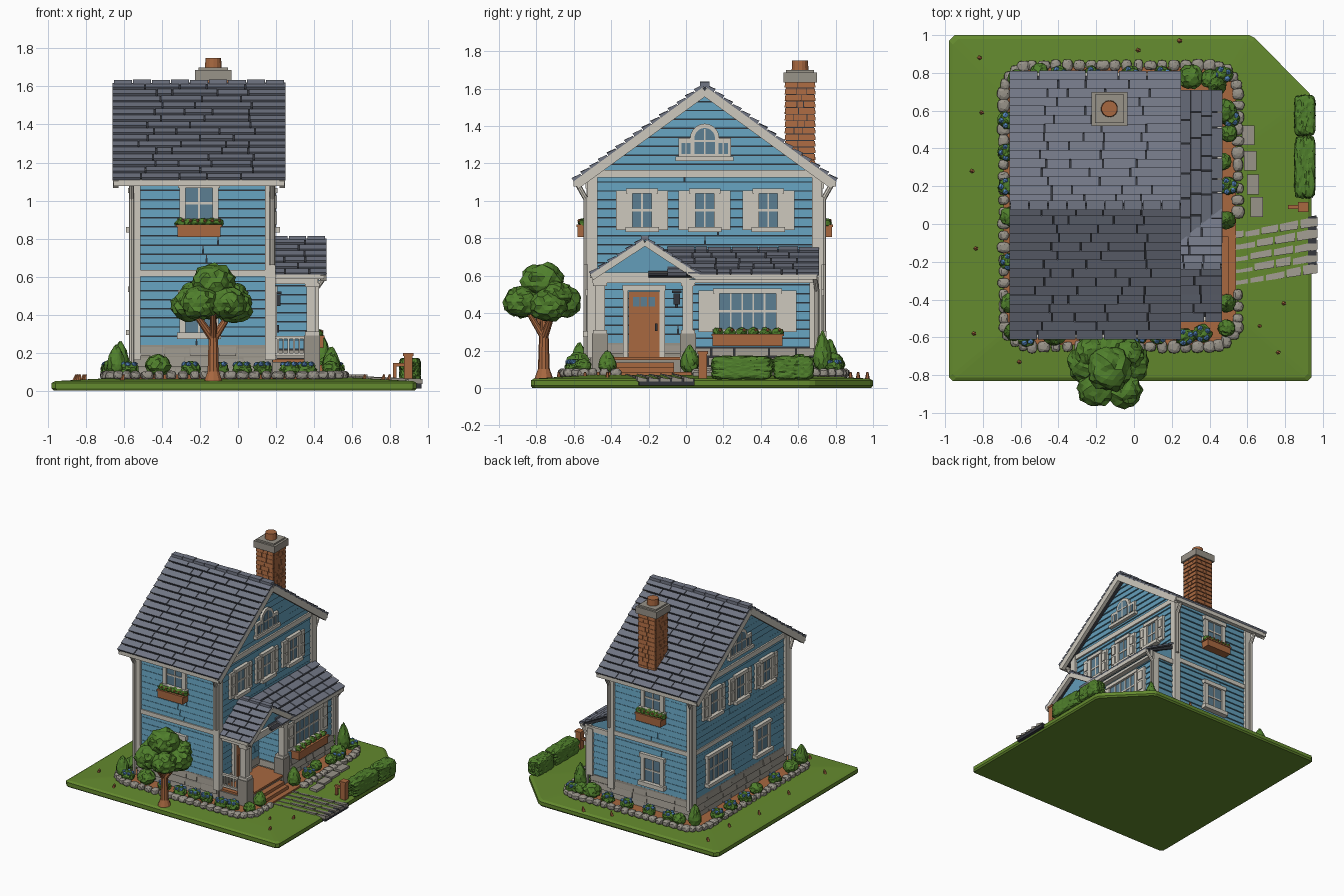
import bpy, bmesh, math, random
from mathutils import Vector as V, Matrix

if "Cube" in bpy.data.objects:
    bpy.data.objects.remove(bpy.data.objects["Cube"])
random.seed(4)
I = Matrix()

def mat(name, rgb):
    m = bpy.data.materials.new(name)
    m.diffuse_color = [(c / 255 / 12.92 if c < 10 else ((c / 255 + .055) / 1.055) ** 2.4) for c in rgb] + [1]
    m.use_nodes = True
    m.node_tree.nodes["Principled BSDF"].inputs["Base Color"].default_value = m.diffuse_color
    return m
SIDING, TRIM = mat("blue siding", (99, 158, 186)), mat("warm white trim", (206, 201, 190))
ROOF, WOOD = mat("slate roof", (113, 118, 132)), mat("brown wood and brick", (168, 104, 64))
STONE, LAWN = mat("grey stone", (152, 147, 137)), mat("lawn green", (100, 138, 46))
LEAF, DARK = mat("leaf green", (80, 128, 44)), mat("dark seam", (52, 54, 60))
BLUE, GLASS = mat("flower blue", (84, 134, 190)), mat("window glass", (92, 126, 146))

# ---------- helpers ----------
def finish(name, m, bm, M=I):
    bmesh.ops.recalc_face_normals(bm, faces=bm.faces)
    me = bpy.data.meshes.new(name)
    bm.to_mesh(me); bm.free()
    me.materials.append(m)
    me.transform(M)
    ob = bpy.data.objects.new(name, me)
    bpy.context.collection.objects.link(ob)
    return ob

def boxes(name, m, items, M=I):                    # items: (centre, size)
    bm = bmesh.new()
    for c, s in items:
        bmesh.ops.create_cube(bm, size=1, matrix=Matrix.Translation(c) @ Matrix.Diagonal((*s, 1)))
    return finish(name, m, bm, M)

def span(name, m, lo, hi):                         # box from two corners
    lo, hi = V(lo), V(hi)
    return boxes(name, m, [((lo + hi) / 2, hi - lo)])

def bars(name, m, items, w, h):                    # slanted beams: (start, end)
    bm = bmesh.new()
    for p, q in items:
        d = V(q) - V(p)
        R = Matrix.Translation((V(p) + V(q)) / 2) @ d.to_track_quat('X', 'Z').to_matrix().to_4x4()
        bmesh.ops.create_cube(bm, size=1, matrix=R @ Matrix.Diagonal((d.length, w, h, 1)))
    return finish(name, m, bm)

def cones(name, m, items, seg=10):                 # items: (start, end, r1, r2)
    bm = bmesh.new()
    for p, q, r1, r2 in items:
        d = V(q) - V(p)
        R = Matrix.Translation((V(p) + V(q)) / 2) @ d.to_track_quat('Z', 'Y').to_matrix().to_4x4()
        bmesh.ops.create_cone(bm, cap_ends=True, segments=seg, radius1=r1, radius2=r2, depth=d.length, matrix=R)
    return finish(name, m, bm)

def prism(name, m, pts, axis, lo, hi, M=I):        # 2D outline swept along an axis
    bm = bmesh.new()
    rows = [[bm.verts.new(p[:axis] + (t,) + p[axis:]) for p in pts] for t in (lo, hi)]
    for r in rows: bm.faces.new(r)
    for i in range(len(pts)):
        j = (i + 1) % len(pts)
        bm.faces.new((rows[0][i], rows[0][j], rows[1][j], rows[1][i]))
    return finish(name, m, bm, M)

def blobs(name, m, items, sub=3, jit=.1, k=2, egg=0, M=I):   # rough ellipsoids, boxier with higher k
    bm = bmesh.new()
    for c, s in items:
        for v in bmesh.ops.create_icosphere(bm, subdivisions=sub, radius=1)['verts']:
            p = v.co / sum(abs(x) ** k for x in v.co) ** (1 / k) * (1 + random.uniform(-jit, jit))
            e = 1 - egg * p.z
            v.co = V(c) + V((p.x * s[0] * e, p.y * s[1] * e, p.z * s[2]))
    return finish(name, m, bm, M)

def courses(name, m, o, u, v, n, pieces=1, t=.012, gap=.005, taper=0):   # overlapping rows on a plane
    o, u, v = V(o), V(u), V(v)
    nor, bm = u.cross(v).normalized(), bmesh.new()
    g = gap / u.length / 2
    P = lambda s, f, d: bm.verts.new(o + u * (.5 + (s - .5) * (1 - taper * f)) + v * f + nor * d)
    for i in range(n):
        f0, f1 = i / n, (i + 1) / n - gap / v.length
        k = random.randint(max(1, pieces - 1), pieces)
        cuts = [0] + [(j + random.uniform(-.3, .3)) / k for j in range(1, k)] + [1]
        for a, b in zip(cuts, cuts[1:]):
            a, b, d = a + g * (a > 0), b - g * (b < 1), t * random.uniform(.85, 1.1)
            q = [P(a, f0, 0), P(b, f0, 0), P(b, f1, 0), P(a, f1, 0),
                 P(a, f0, d), P(b, f0, d), P(b, f1, d * .5), P(a, f1, d * .5)]
            for ix in ((3, 2, 1, 0), (4, 5, 6, 7), (0, 1, 5, 4), (1, 2, 6, 5), (2, 3, 7, 6), (3, 0, 4, 7)):
                bm.faces.new([q[x] for x in ix])
    return finish(name, m, bm)

def rounded(x0, x1, y0, y1, r):
    return [(cx + r * math.cos(a), cy + r * math.sin(a)) for cx, cy, s in
            ((x1 - r, y1 - r, 0), (x0 + r, y1 - r, 1), (x0 + r, y0 + r, 2), (x1 - r, y0 + r, 3))
            for a in [(s + i / 5) * math.pi / 2 for i in range(6)]]

def on_wall(x, y, z, deg):                         # local frame: x along wall, -y outward
    return Matrix.Translation((x, y, z)) @ Matrix.Rotation(math.radians(deg), 4, 'Z')

def window(name, M, w, h, f=.027, shutter=0, planter=False, bars_v=1):
    boxes(name + "_glass", GLASS, [((0, -.008, 0), (w, .02, h))], M)
    fr = [((s * (w + f) / 2, -.013, 0), (f, .036, h)) for s in (-1, 1)]
    fr += [((0, -.015, h / 2 + f / 2), (w + 2 * f + .015, .045, f)), ((0, -.02, -h / 2 - f / 2), (w + 2 * f + .025, .06, f))]
    fr += [((0, -.014, 0), (w, .018, .012))]
    fr += [(((i / (bars_v + 1) - .5) * w, -.014, 0), (.009, .016, h)) for i in range(1, bars_v + 1)]
    boxes(name + "_frame", TRIM, fr, M)
    if shutter:
        sx = [s * (w / 2 + f + shutter / 2) for s in (-1, 1)]
        boxes(name + "_shutters", TRIM, [((x, -.012, 0), (shutter, .03, h + .03)) for x in sx] +
              [((x, -.03, z * h), (shutter * .6, .008, h * .38)) for x in sx for z in (-.24, .24)], M)
    if planter:
        z, L = -h / 2 - f - .035, w + 2 * f + .02
        boxes(name + "_planter", WOOD, [((0, -.045, z), (L, .07, .06)), ((0, -.045, z + .03), (L + .015, .08, .012))], M)
        xs = [(i / 5 - .5) * L * .85 for i in range(6)]
        blobs(name + "_planter_leaves", LEAF, [((x, -.045, z + .045), (.032, .03, .025)) for x in xs], 2, .2, M=M)
        blobs(name + "_planter_blooms", WOOD, [((x + .012, -.07, z + .057), (.01, .01, .01)) for x in xs], 1, .1, M=M)

# ---------- ground ----------
bm, out = bmesh.new(), [(-.98, -.81), (-.96, -.83), (.92, -.83), (.94, -.81), (.94, .66), (.93, .69), (.64, .985), (.61, 1), (-.95, 1), (-.98, .97)]
rings = [[bm.verts.new((x * s, y * s, z)) for x, y in out] for s, z in
         ((.99, 0), (1, .012), (1, .04), (.98, .05), (.8, .06), (.6, .07), (.3, .075))]
for a, b in zip(rings, rings[1:]):
    for i in range(10): bm.faces.new((a[i - 1], a[i], b[i], b[i - 1]))
bm.faces.new(rings[0]); bm.faces.new(rings[-1])
finish("lawn", LAWN, bm)
prism("soil_bed", WOOD, rounded(-.69, .54, -.64, .83, .14), 2, .03, .084)
ring, stones = rounded(-.69, .55, -.65, .84, .15), []
for i in range(len(ring)):
    a, b = V(ring[i - 1]), V(ring[i])
    n = max(1, round((b - a).length / .062))
    stones += [a.lerp(b, j / n) for j in range(n)]
blobs("border_stones", STONE, [((p.x, p.y, .08), (random.uniform(.024, .036), random.uniform(.024, .036), .024))
                               for p in stones if not (p.x > .5 and -.34 < p.y < .02)], 2, .05, 3)
courses("path_paving", STONE, (.49, -.33, .055), (.48, .07, -.02), (0, .31, 0), 5, 5, .025, .012)
prism("path_base", DARK, [(.49, -.32), (.965, -.25), (.965, .045), (.49, -.03)], 2, .012, .05)
boxes("stepping_stones", STONE, [((x, y, .07), (.065, .105, .03)) for x, y in ((.65, .09), (.63, .21), (.615, .335), (.605, .47))])
cones("lawn_sprigs", WOOD, [((x, y, .045), (x + .01, y, .085), .014, .006) for x, y in
      ((-.82, .88), (-.81, .59), (-.86, .28), (-.84, -.13), (-.85, -.58), (-.61, -.73), (.66, -.54), (.76, -.68), (.79, -.42), (.02, .92), (.24, .97))], 5)

# ---------- house walls ----------
X0, X1, Y0, Y1, ZF, ZT = -.54, .17, -.5, .7, .24, 1.15
W, D = X1 - X0, Y1 - Y0
span("wall_core", DARK, (X0, Y0, .05), (X1, Y1, ZT))
prism("gable_core", DARK, [(Y0, ZT), (Y1, ZT), (.1, 1.58)], 0, X0, X1)
sides = {"front": ((X0, Y0), (W, 0), 3), "right": ((X1, Y0), (0, D), 5), "back": ((X1, Y1), (-W, 0), 3), "left": ((X0, Y1), (0, -D), 5)}
for s, (o, u, n) in sides.items():
    courses(s + "_siding", SIDING, (*o, ZF), (*u, 0), (0, 0, ZT - ZF), 19, 2)
    courses(s + "_foundation", STONE, (*o, .07), (*u, 0), (0, 0, ZF - .07), 3, n + 2, .022, .006)
    if s in ("right", "left"):
        courses(s + "_gable_siding", SIDING, (*o, ZT), (*u, 0), (0, 0, .43), 9, 1, taper=.98)
span("foundation_core", STONE, (X0 - .012, Y0 - .012, .05), (X1 + .012, Y1 + .012, ZF))
span("middle_band", TRIM, (X0 - .02, Y0 - .02, .6), (X1 + .02, Y1 + .02, .635))
span("gable_band", TRIM, (X0 - .022, Y0 - .02, 1.125), (X1 + .022, Y1 + .02, 1.165))
boxes("corner_boards", TRIM, [((x, y, .66), (.055, .055, 1)) for x in (X0, X1) for y in (Y0, Y1)])

# ---------- main roof ----------
RX0, RX1 = -.655, .245
prism("roof_underlay", DARK, [(-.595, 1.105), (.1, 1.61), (.795, 1.105), (.76, 1.1), (.1, 1.575), (-.56, 1.1)], 0, RX0, RX1)
courses("roof_shingles_front", ROOF, (RX0 - .005, -.6, 1.105), (RX1 - RX0 + .01, 0, 0), (0, .7, .51), 15, 5, .02, .006)
courses("roof_shingles_back", ROOF, (RX1 + .005, .8, 1.105), (RX0 - RX1 - .01, 0, 0), (0, -.7, .51), 15, 5, .02, .006)
boxes("ridge_caps", ROOF, [((RX0 + .05 + i * .1, .1, 1.622), (.095, .05, .025 + .006 * (i % 2))) for i in range(9)])
bars("rake_boards", TRIM, [((x, .1 + s * .69, 1.085), (x, .1, 1.587)) for x in (RX0 + .012, RX1 - .012) for s in (-1, 1)], .03, .05)
boxes("eave_gutters", TRIM, [((-.205, .1 + s * .685, 1.095), (.9, .035, .035)) for s in (-1, 1)])
drop = []
for x, low in ((-.56, .1), (.18, .66)):
    for s in (-1, 1):
        drop += [((x, .1 + s * .68, 1.09), (x, .1 + s * .635, 1.01), .014, .014), ((x, .1 + s * .635, 1.02), (x, .1 + s * .635, low), .014, .014)]
cones("downspouts", TRIM, drop, 8)

# ---------- chimney ----------
span("chimney_core", DARK, (-.205, .535, 1.15), (-.055, .685, 1.64))
for i, (o, u) in enumerate((((-.205, .535), (.15, 0)), ((-.055, .535), (0, .15)), ((-.055, .685), (-.15, 0)), ((-.205, .685), (0, -.15)))):
    courses("chimney_bricks_%d" % i, WOOD, (*o, 1.15), (*u, 0), (0, 0, .49), 14, 3, .008, .004)
boxes("chimney_cap", STONE, [((-.13, .61, 1.66), (.19, .18, .055)), ((-.13, .61, 1.69), (.155, .15, .02))])
cones("chimney_pot", WOOD, [((-.13, .61, 1.68), (-.13, .61, 1.75), .046, .042)], 14)

# ---------- windows ----------
for i, y in enumerate((-.235, .1, .44)):
    window("right_upper_window_%d" % i, on_wall(X1, y, .95, 90), .1, .18, shutter=.062)
    window("left_upper_window_%d" % i, on_wall(X0, y, .95, 270), .1, .18, shutter=.062)
for s, y, a in (("front", Y0, 0), ("back", Y1, 180)):
    window(s + "_upper_window", on_wall(-.205, y, .985, a), .14, .16, .033, planter=True)
    window(s + "_lower_window", on_wall(-.205, y, .4, a), .14, .19, .033)
window("left_lower_window_wide", on_wall(X0, .38, .42, 270), .25, .2, bars_v=3)
window("left_lower_window", on_wall(X0, -.18, .42, 270), .14, .2)
for s, x, a in (("right", X1, 90), ("left", X0, 270)):   # arched gable windows
    M = on_wall(x, .1, 1.22, a)
    arch = lambda r, z: [(r * math.cos(t * math.pi / 10), z + r * math.sin(t * math.pi / 10)) for t in range(11)]
    prism(s + "_arch_frame", TRIM, [(-.14, 0), (.14, 0), (.14, .115)] + arch(.078, .115) + [(-.14, .115)], 1, -.028, .01, M)
    prism(s + "_arch_glass", GLASS, [(-.055, .03), (.055, .03)] + arch(.055, .115), 1, -.032, 0, M)
    boxes(s + "_arch_side_glass", GLASS, [((k * .1, -.016, .06), (.05, .032, .06)) for k in (-1, 1)], M)
    boxes(s + "_arch_bars", TRIM, [((0, -.018, .095), (.01, .036, .14)), ((0, -.018, .1), (.11, .036, .01)),
                                   ((0, -.015, .005), (.31, .05, .024))] + [((k * .1, -.018, .06), (.008, .036, .06)) for k in (-1, 1)], M)

# ---------- bay room and porch ----------
BX, B0, B1 = .37, .02, .685
span("bay_core", DARK, (X1, B0, .05), (BX, B1, .6))
prism("bay_roof_fill", SIDING, [(X1, .58), (.43, .58), (X1, .73)], 1, B0, B1)
for s, o, u in (("front", (X1, B0), (BX - X1, 0)), ("right", (BX, B0), (0, B1 - B0)), ("back", (BX, B1), (X1 - BX, 0))):
    courses("bay_%s_siding" % s, SIDING, (*o, .22), (*u, 0), (0, 0, .38), 8, 1)
    courses("bay_%s_foundation" % s, STONE, (*o, .07), (*u, 0), (0, 0, .15), 3, 2 + 4 * (s == "right"), .022, .006)
boxes("bay_corner_boards", TRIM, [((BX, B1, .4), (.05, .05, .38)), ((BX + .03, .01, .43), (.05, .055, .3)), ((.385, -.46, .43), (.05, .055, .3))])
boxes("post_caps", TRIM, [((.39, y, z), (.075, .075, .022)) for y in (-.46, .01) for z in (.3, .555)])
boxes("post_pedestals", STONE, [((.39, y, .18), (.085, .085, .22)) for y in (-.46, .01)])
boxes("porch_beams", TRIM, [((.39, .1, .585), (.06, 1.2, .05)), ((.28, -.47, .585), (.24, .05, .05)), ((.28, .69, .585), (.24, .03, .04))])
window("bay_window", on_wall(BX, .33, .41, 90), .3, .19, shutter=.085, planter=True, bars_v=4)
span("porch_floor", STONE, (X1, -.5, .05), (.42, .03, .15))
span("porch_boards", WOOD, (X1, -.49, .15), (.43, .0, .165))
boxes("porch_steps", WOOD, [((.44, -.22, .1), (.05, .31, .07)), ((.475, -.22, .08), (.05, .31, .06))])
boxes("porch_railing", TRIM, [((.28, -.475, z), (.17, .022, .016)) for z in (.19, .28)] + [((.21 + i * .028, -.475, .235), (.01, .012, .09)) for i in range(6)])
M = on_wall(X1, -.225, .165, 90)
boxes("front_door", WOOD, [((0, -.012, .175), (.165, .035, .35))], M)
boxes("door_panels", WOOD, [((x, -.032, .11), (.05, .008, .17)) for x in (-.038, .038)], M)
boxes("door_glass", GLASS, [((x, -.03, .295), (.035, .008, .05)) for x in (-.042, 0, .042)], M)
boxes("door_handle", DARK, [((.065, -.035, .16), (.014, .02, .04))], M)
boxes("door_frame", TRIM, [((s * .098, -.012, .18), (.028, .045, .37)) for s in (-1, 1)] + [((0, -.012, .37), (.23, .05, .03))], M)
boxes("lantern", DARK, [((.205, -.05, .475), (.035, .035, .06)), ((.205, -.05, .515), (.05, .05, .014)), ((.185, -.05, .44), (.04, .015, .02))])

# porch roof: lean-to plus small gable over the door
prism("lean_to_underlay", DARK, [(X1, .745), (.455, .6), (.44, .59), (X1, .715)], 1, -.2, .7)
courses("lean_to_shingles", ROOF, (.46, -.1, .602), (0, .81, 0), (-.28, 0, .148), 5, 7, .018, .006)
prism("porch_gable_core", SIDING, [(-.48, .6), (.04, .6), (-.22, .77)], 0, X1, .405)
prism("porch_gable_underlay", DARK, [(-.505, .605), (-.22, .79), (.065, .605), (.04, .6), (-.22, .765), (-.48, .6)], 0, X1, .455)
courses("porch_gable_shingles_front", ROOF, (X1, -.51, .607), (.295, 0, 0), (0, .29, .19), 6, 3, .016, .006)
courses("porch_gable_shingles_back", ROOF, (.465, .07, .607), (-.295, 0, 0), (0, -.29, .19), 6, 3, .016, .006)
boxes("porch_ridge_caps", ROOF, [((.215 + i * .098, -.22, .803), (.092, .04, .022)) for i in range(3)])
bars("porch_rakes", TRIM, [((.45, -.22 + s * .285, .592), (.45, -.22, .778)) for s in (-1, 1)], .03, .035)
boxes("porch_gutters", TRIM, [((.45, .38, .593), (.03, .64, .028)), ((.41, -.22, .6), (.03, .5, .035)), ((.3, -.5, .6), (.3, .025, .025))])
cones("porch_downspout", TRIM, [((.45, .69, .59), (.4, .7, .52), .013, .013), ((.4, .7, .53), (.4, .7, .1), .013, .013)], 8)

# ---------- garden ----------
cones("tree_trunk", WOOD, [((-.13, -.76, .05), (-.13, -.76, .1), .05, .032), ((-.13, -.76, .09), (-.13, -.76, .3), .032, .025), ((-.13, -.76, .27), (-.25, -.8, .44), .023, .014),
      ((-.13, -.76, .27), (-.02, -.7, .44), .023, .014), ((-.13, -.76, .27), (-.13, -.87, .45), .02, .012), ((-.13, -.76, .28), (-.13, -.76, .5), .022, .014)])
blobs("tree_crown", LEAF, [((x, y, z), (r, r, r * .85)) for x, y, z, r in ((-.13, -.77, .57, .115), (-.25, -.74, .45, .1), (-.02, -.74, .44, .1), (-.2, -.87, .46, .1),
      (-.05, -.88, .46, .095), (-.13, -.66, .46, .1), (-.23, -.68, .5, .08), (-.03, -.69, .5, .08))], 3, .11)
blobs("hedges", LEAF, [((.905, y, .108), (.055, h, .062)) for y, h in ((.3, .16), (.575, .105))], 4, .05, 7)
blobs("topiary_cones", LEAF, [((x, y, .08 + h), (.045, .045, h)) for x, y, h in
      ((-.64, -.57, .08), (.49, .02, .075), (.49, -.42, .06), (.44, .73, .11), (-.62, .77, .09))], 3, .08, 2, .4)
blobs("round_bushes", LEAF, [((x, y, .08 + r * .8), (r, r, r * .9)) for x, y, r in
      ((-.42, -.575, .065), (.3, .78, .065), (.48, .6, .06), (.47, .33, .045), (-.66, .04, .05), (-.65, -.42, .055), (.49, -.55, .045), (.4, .77, .05), (-.5, .8, .05), (.5, .48, .045))], 3, .1)
hyd = [(-.25, -.59), (-.1, -.6), (.02, -.59), (.13, -.59), (.27, -.6), (.36, -.58), (-.67, .55), (-.67, .38), (-.67, .2), (-.66, -.2),
       (-.4, .79), (-.22, .79), (-.02, .79), (.15, .79), (.51, .56), (.5, .2), (.47, .79), (-.57, -.6)]
blobs("hydrangea_leaves", LEAF, [((x, y, .11), (.05, .045, .042)) for x, y in hyd], 3, .15)
blobs("hydrangea_blooms", BLUE, [((x + .033 * math.cos(a), y + .03 * math.sin(a), .138), (.017, .017, .015)) for x, y in hyd for a in (.5, 1.9, 3.2, 4.4, 5.5)], 1, .1)
boxes("mailbox_post", WOOD, [((.895, .09, .115), (.045, .045, .15)), ((.895, .09, .19), (.055, .055, .015)), ((.85, .09, .135), (.07, .02, .018)), ((.825, .09, .1), (.018, .02, .07))])
